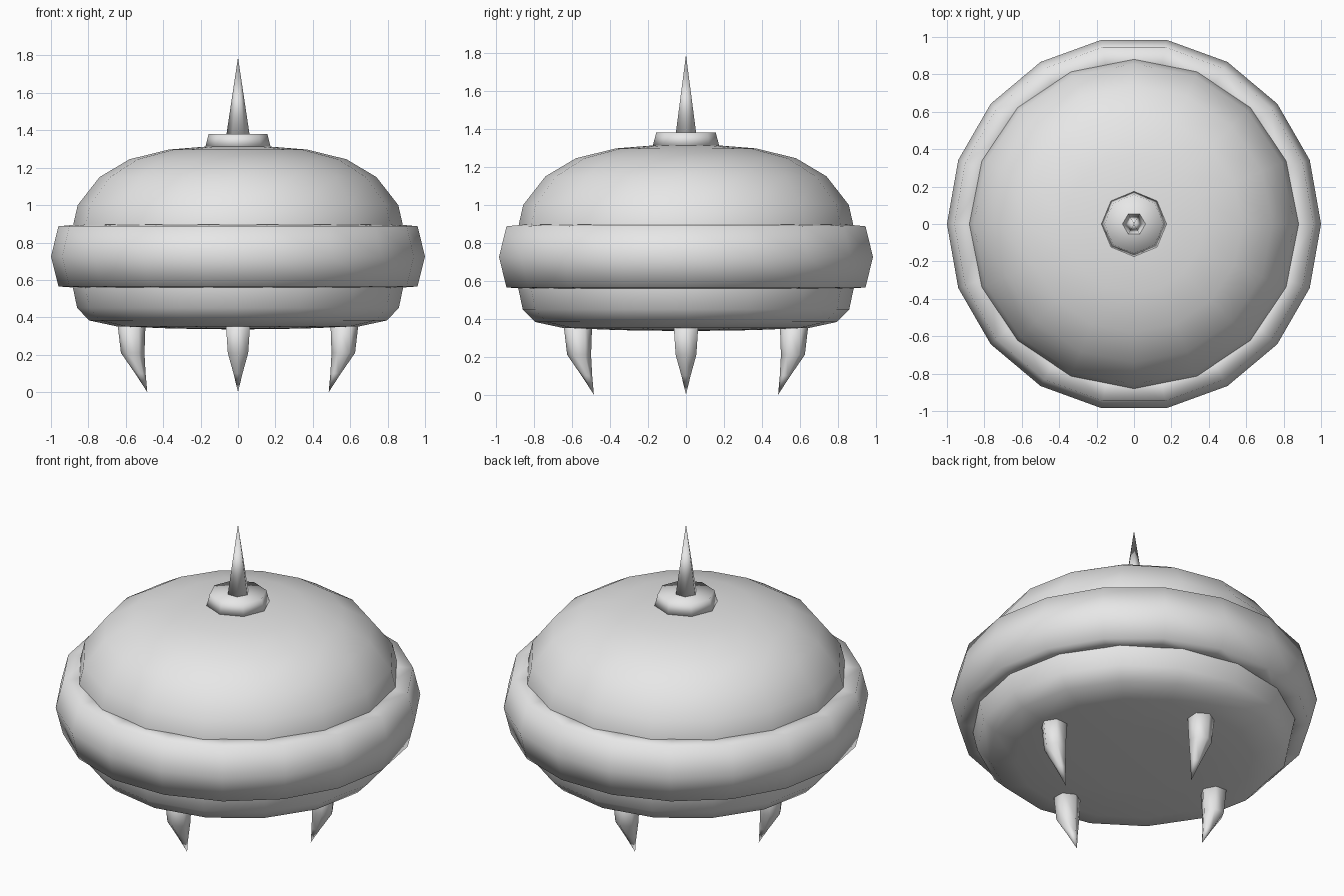
import bpy, bmesh
from math import cos, sin, pi

cube = bpy.data.objects.get("Cube")
if cube:
    bpy.data.objects.remove(cube, do_unlink=True)

grey = bpy.data.materials.new("plain grey")
grey.use_nodes = True
grey.diffuse_color = (0.8, 0.8, 0.8, 1)
grey.node_tree.nodes["Principled BSDF"].inputs["Base Color"].default_value = (0.8, 0.8, 0.8, 1)


def loft(name, sections, sides, closed=False, turn=0.0):
    """Join round sections (centre x, radius, z); a zero radius makes a tip."""
    bm = bmesh.new()
    rings = []
    for cx, r, z in sections:
        if r == 0:
            rings.append([bm.verts.new((cx, 0, z))] * sides)
        else:
            rings.append([bm.verts.new((cx + r * cos(2 * pi * i / sides),
                                        r * sin(2 * pi * i / sides), z))
                          for i in range(sides)])
    pairs = list(zip(rings, rings[1:]))
    if closed:
        pairs.append((rings[-1], rings[0]))
    for a, b in pairs:
        for i in range(sides):
            j = (i + 1) % sides
            corners = list(dict.fromkeys((a[i], a[j], b[j], b[i])))
            bm.faces.new(corners).smooth = True
    bmesh.ops.recalc_face_normals(bm, faces=bm.faces)
    mesh = bpy.data.meshes.new(name)
    bm.to_mesh(mesh)
    bm.free()
    mesh.materials.append(grey)
    obj = bpy.data.objects.new(name, mesh)
    obj.rotation_euler.z = turn
    bpy.context.collection.objects.link(obj)
    return obj


# Flattened round hull
hull = [(0, 0.335), (0.35, 0.34), (0.65, 0.352), (0.795, 0.383), (0.86, 0.45),
        (0.883, 0.56), (0.89, 0.73), (0.88, 0.9), (0.857, 1.0), (0.74, 1.15),
        (0.58, 1.245), (0.37, 1.297), (0.17, 1.313), (0, 1.318)]
loft("hull", [(0, r, z) for r, z in hull], 16)

# Thick belt around the hull
belt = [(0.82, 0.9), (0.96, 0.887), (1.0, 0.725), (0.96, 0.565), (0.82, 0.555)]
loft("belt", [(0, r, z) for r, z in belt], 18, closed=True)

# Collar and spike on top
loft("collar", [(0, 0, 1.3), (0, 0.175, 1.31), (0, 0.157, 1.38), (0, 0, 1.38)], 8)
loft("spike", [(0, 0, 1.37), (0, 0.063, 1.37), (0, 0, 1.79)], 6)

# Four claw feet, curved inward to a point
claw = [(0.57, 0, 0.38), (0.57, 0.076, 0.38), (0.563, 0.063, 0.21),
        (0.522, 0.028, 0.1), (0.485, 0, 0)]
for k, side in enumerate(("left", "back", "right", "front")):
    loft(side + "_claw", claw, 6, turn=k * pi / 2)
